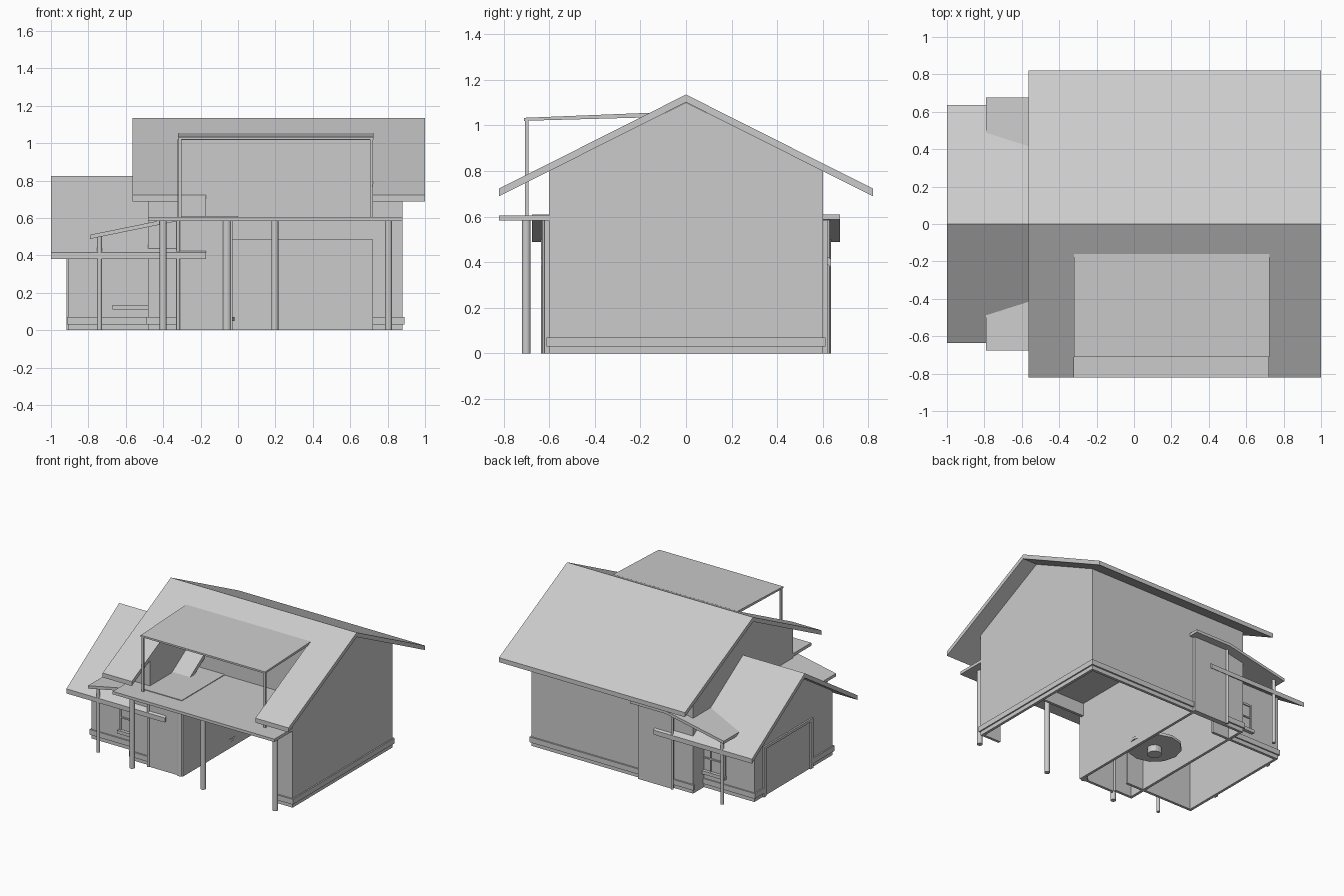
import bpy, bmesh, math
from mathutils import Vector

if "Cube" in bpy.data.objects:
    bpy.data.objects.remove(bpy.data.objects["Cube"])


def finish(name, bm):
    bmesh.ops.recalc_face_normals(bm, faces=bm.faces)
    me = bpy.data.meshes.new(name)
    bm.to_mesh(me)
    bm.free()
    ob = bpy.data.objects.new(name, me)
    bpy.context.collection.objects.link(ob)
    return ob


def prism(name, pts, axis, a, b):
    """Extrude a profile: axis 'x' takes (y, z) points, axis 'y' takes (x, z) points."""
    bm = bmesh.new()
    put = (lambda p, t: (t, p[0], p[1])) if axis == 'x' else (lambda p, t: (p[0], t, p[1]))
    face = bm.faces.new([bm.verts.new(put(p, a)) for p in pts])
    out = bmesh.ops.extrude_face_region(bm, geom=[face])
    move = Vector((b - a, 0, 0)) if axis == 'x' else Vector((0, b - a, 0))
    bmesh.ops.translate(bm, vec=move, verts=[v for v in out['geom'] if isinstance(v, bmesh.types.BMVert)])
    return finish(name, bm)


def box(name, x0, x1, y0, y1, z0, z1):
    return prism(name, [(y0, z0), (y1, z0), (y1, z1), (y0, z1)], 'x', x0, x1)


def post(name, x, y, r, z0, z1, sides=16):
    bm = bmesh.new()
    bmesh.ops.create_cone(bm, cap_ends=True, segments=sides, radius1=r, radius2=r, depth=z1 - z0)
    bmesh.ops.translate(bm, vec=(x, y, (z0 + z1) / 2), verts=bm.verts)
    ob = finish(name, bm)
    bpy.context.view_layer.objects.active = ob
    ob.select_set(True)
    bpy.ops.object.shade_smooth_by_angle()
    ob.select_set(False)
    return ob


def roof_slope(name, y0, y1, ridge, slope, thick, x0, x1):
    z = lambda y: ridge - slope * abs(y)
    prism(name, [(y0, z(y0)), (y1, z(y1)), (y1, z(y1) - thick), (y0, z(y0) - thick)], 'x', x0, x1)


T = 0.02

# Main house walls (open underneath)
gable = [(-.6, 0), (.6, 0), (.6, .8), (0, 1.1), (-.6, .8)]
prism("right_gable_wall", gable, 'x', .88 - T, .88)
prism("left_gable_wall", gable, 'x', -.48, -.48 + T)
box("back_wall", -.48, .88, .6 - T, .6, 0, .81)
for side, x0, x1 in (("left", -.48, -.32), ("right", .72, .88)):
    box(side + "_front_wall", x0, x1, -.6, -.6 + T, 0, .81)

# Main roof with front opening
R, S, H = 1.135, .503, .034
roof_slope("main_roof_back", 0, .82, R, S, H, -.565, 1)
roof_slope("main_roof_front_left", -.82, 0, R, S, H, -.565, -.32)
roof_slope("main_roof_front_right", -.82, 0, R, S, H, .72, 1)
roof_slope("main_roof_front_top", -.17, 0, R, S, H, -.32, .72)

# Balcony: floor, recessed wall, cheeks, flat-pitched canopy and its posts
box("balcony_floor", -.48, .88, -.82, -.6, .583, .605)
box("balcony_inner_floor", -.32, .72, -.6, -.16, .583, .605)
box("balcony_back_wall", -.32, .72, -.16, -.15, .59, 1.04)
cheek = [(-.6, .59), (-.16, .59), (-.16, 1.03), (-.6, .805)]
prism("left_balcony_cheek", cheek, 'x', -.33, -.32)
prism("right_balcony_cheek", cheek, 'x', .72, .73)
prism("canopy", [(-.71, 1.02), (-.71, 1.033), (-.16, 1.055), (-.16, 1.035)], 'x', -.322, .725)
for i, x in enumerate((-.31, .715)):
    box(f"canopy_post_{i}", x - .008, x + .008, -.705, -.69, .6, 1.025)

# Porch columns
for i, x in enumerate((-.4, .197, .805)):
    post(f"porch_column_{i}", x, -.7, .019, 0, .585)
post("entry_column", -.06, -.605, .026, 0, .585)

# Entry block and carport cavity
for side, y0, y1 in (("front", -.62, -.6), ("back", .6, .62)):
    box("entry_block_" + side, -.32, -.03, y0, y1, 0, .585)
box("carport_side_wall", -.05, -.03, -.61, .61, 0, .585)
box("carport_header", -.03, .72, -.6, -.58, .485, .585)

# Side wing walls
wing = [(-.47, 0), (.47, 0), (.47, .5), (0, .8), (-.47, .5)]
prism("wing_gable_wall", wing, 'x', -.905, -.905 + T)
for side, s in (("front", -1), ("back", 1)):
    a, b = sorted((s * .47, s * (.47 - T)))
    box(f"wing_{side}_wall", -.9, -.32, a, b, 0, .5)
    # Wing roof slope
    a, b = sorted((0, s * .635))
    roof_slope(f"wing_roof_{side}", a, b, .825, .646, .035, -1, -.17)
    # Side porch posts
    for i, (x, top) in enumerate(((-.74, .5), (-.32, .585))):
        post(f"{side}_side_post_{i}", x, s * .622, .013 if i == 0 else .009, 0, top)
    # Wing window: frame, mullion, crossbar, sill
    a, b = sorted((s * .465, s * .478))
    for part, x0, x1, z0, z1 in (("left", -.665, -.65, .13, .335), ("right", -.43, -.415, .13, .335),
                                 ("top", -.665, -.415, .32, .335), ("mullion", -.545, -.535, .13, .335),
                                 ("crossbar", -.665, -.415, .225, .235)):
        box(f"{side}_window_{part}", x0, x1, a, b, z0, z1)
    a, b = sorted((s * .465, s * .495))
    box(f"{side}_window_sill", -.67, -.41, a, b, .11, .135)
    # Skirting boards
    a, b = sorted((s * .595, s * .612))
    box(f"{side}_skirting_right", .72 if s < 0 else -.03, .89, a, b, .03, .07)
    box(f"{side}_skirting_left", -.49, -.32, a, b, .03, .07)
    a, b = sorted((s * .465, s * .48))
    box(f"{side}_wing_skirting", -.915, -.48, a, b, .03, .07)
box("right_skirting", .875, .89, -.612, .612, .03, .07)

# Wing gable door frame and skirting
for i, (y0, y1) in enumerate(((-.22, -.19), (.34, .37))):
    box(f"door_jamb_{i}", -.917, -.9, y0, y1, 0, .38)
box("door_lintel", -.917, -.9, -.22, .37, .36, .38)
for i, (y0, y1) in enumerate(((-.48, -.22), (.37, .48))):
    box(f"gable_skirting_{i}", -.915, -.9, y0, y1, .03, .07)

# Bent side roof running through the wing
prism("side_porch_roof", [(-.79, .51), (-.3, .61), (0, .61), (0, .588), (-.3, .588), (-.79, .488)],
      'y', -.675, .675)

# Low round table inside
post("table_top", -.21, -.03, .19, .05, .07, 12)
post("table_leg", -.21, -.03, .05, 0, .05, 12)
